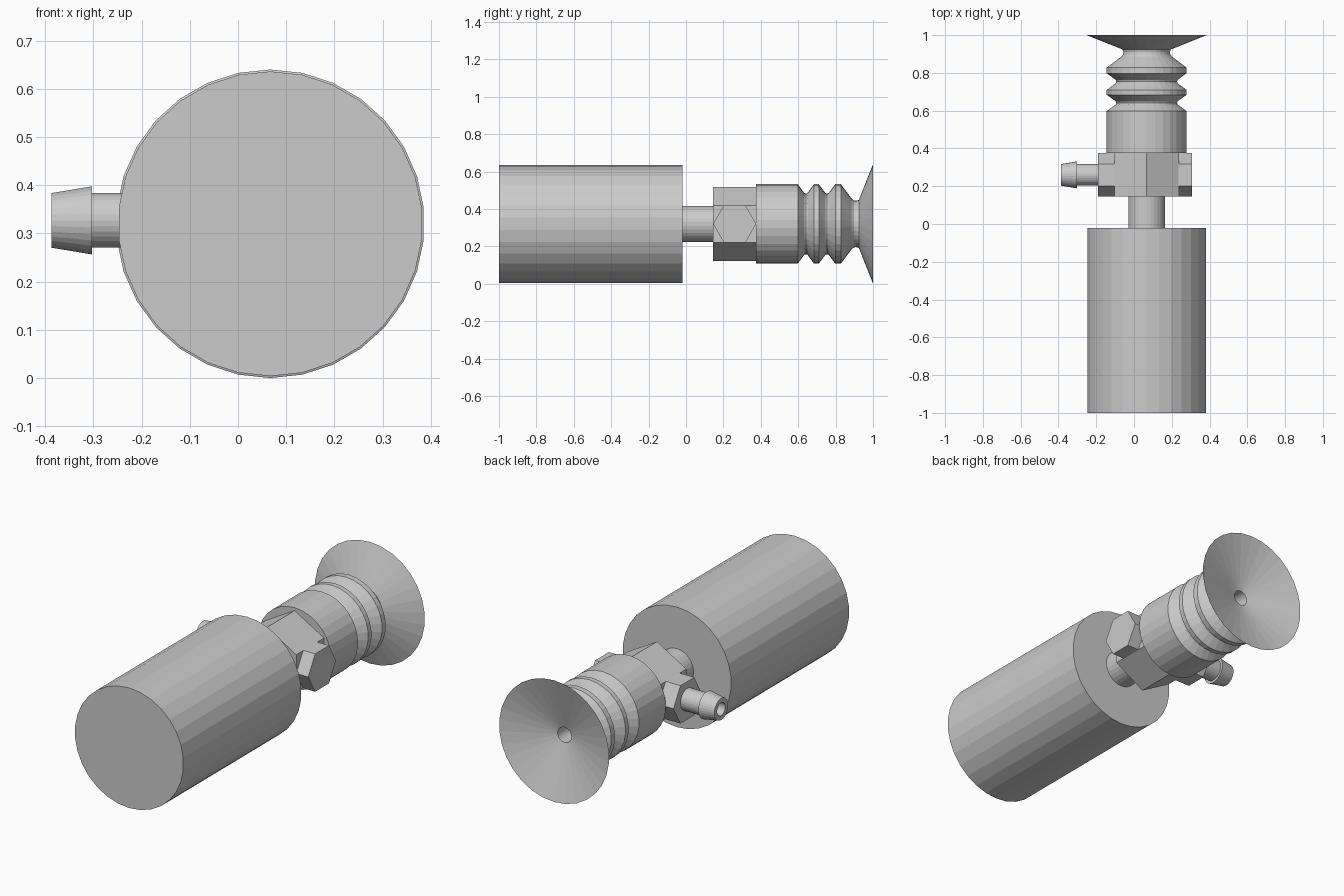
import bpy
import bmesh
from math import sin, cos, tau

cube = bpy.data.objects.get("Cube")
if cube:
    bpy.data.objects.remove(cube, do_unlink=True)

CX, CZ = 0.067, 0.32      # main axis, running along y
PORT_Y = 0.26             # side port axis, running along x


def on_main_axis(r, t, a):
    return (CX + r * sin(a), t, CZ + r * cos(a))


def on_port_axis(r, t, a):
    return (t, PORT_Y + r * cos(a), CZ + r * sin(a))


def lathe(name, profile, place=on_main_axis, sides=30):
    """Revolve (radius, position) points and cap both ends."""
    bm = bmesh.new()
    rings = [[bm.verts.new(place(r, t, tau * i / sides)) for i in range(sides)]
             for r, t in profile]
    for low, high in zip(rings, rings[1:]):
        for i in range(sides):
            j = (i + 1) % sides
            bm.faces.new((low[i], low[j], high[j], high[i]))
    bm.faces.new(rings[0])
    bm.faces.new(rings[-1])
    bmesh.ops.recalc_face_normals(bm, faces=bm.faces)
    mesh = bpy.data.meshes.new(name)
    bm.to_mesh(mesh)
    bm.free()
    obj = bpy.data.objects.new(name, mesh)
    bpy.context.collection.objects.link(obj)
    return obj


def valley(start, end, crest=0.2125, root=0.162):
    """Rounded bellows groove between two crests."""
    shape = [(0, 0), (0.33, 0.78), (0.4, 0.94), (0.5, 1), (0.6, 0.94), (0.67, 0.78), (1, 0)]
    return [(crest + (root - crest) * d, start + (end - start) * f) for f, d in shape]


# Main cylinder and its stem
lathe("body_cylinder", [(0.316, -1), (0.316, -0.02)])
lathe("stem", [(0.097, -0.03), (0.097, 0.16)])

# Hexagonal fitting: main block and crossing port block
lathe("hex_block", [(0.197, 0.145), (0.197, 0.375)], sides=6)
lathe("port_hex", [(0.115, -0.19), (0.115, 0.307)], on_port_axis, sides=6)

# Barbed hose connector with bore
barb = lathe("hose_barb", [(0.057, -0.17), (0.057, -0.303), (0.071, -0.303),
                           (0.057, -0.387), (0.034, -0.387), (0.034, -0.2)], on_port_axis)
barb.location.z = 0.007

# Suction cup: collar, bellows, neck, flared lip and inner bore
cup = [(0.2125, 0.375)]
cup += valley(0.598, 0.684)
cup += valley(0.71, 0.798)
cup += [(0.2125, 0.828), (0.135, 0.886), (0.126, 0.897), (0.124, 0.91), (0.128, 0.924)]
cup += [(0.32, 1), (0.04, 0.914), (0.04, 0.6)]
lathe("suction_cup", cup)
